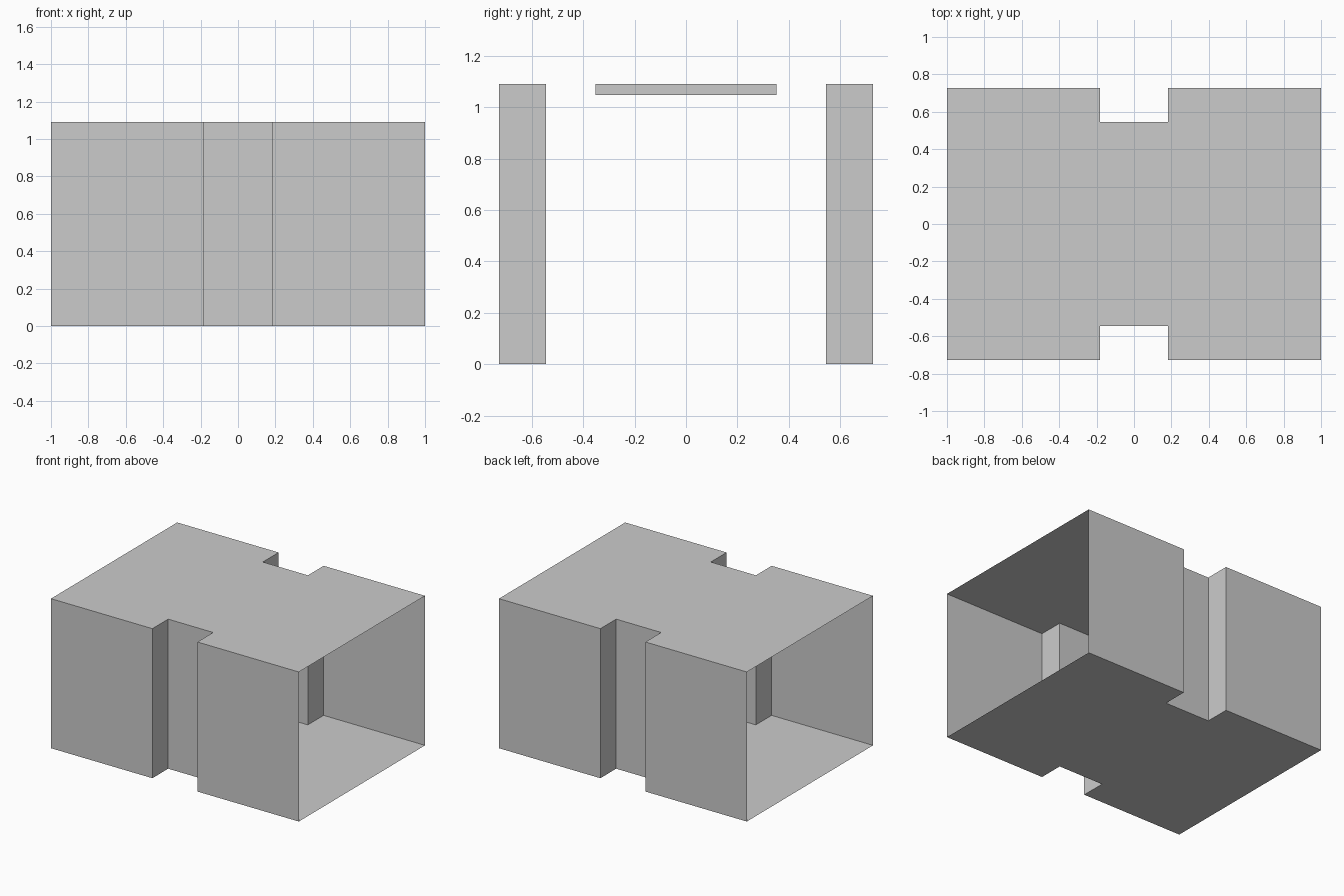
import bpy, bmesh

if "Cube" in bpy.data.objects:
    bpy.data.objects.remove(bpy.data.objects["Cube"])

U = 2 / 11                      # module: the shell is 11 x 8 x 6 modules
X, Y, H = 5.5 * U, 4 * U, 6 * U
NX, NY = U, 3 * U               # notch half width and inner wall position


def add_object(name, bm):
    mesh = bpy.data.meshes.new(name)
    bm.to_mesh(mesh)
    bm.free()
    ob = bpy.data.objects.new(name, mesh)
    bpy.context.collection.objects.link(ob)
    return ob


# Room shell: notched floor plan extruded up, both x ends left open
half = [(-X, -Y), (-NX, -Y), (-NX, -NY), (NX, -NY), (NX, -Y), (X, -Y)]
outline = half + [(-x, -y) for x, y in half]
bm = bmesh.new()
floor = bm.faces.new([bm.verts.new((x, y, 0)) for x, y in outline])
res = bmesh.ops.extrude_face_region(bm, geom=[floor], use_keep_orig=True)
top = [g for g in res["geom"] if isinstance(g, bmesh.types.BMVert)]
bmesh.ops.translate(bm, verts=top, vec=(0, 0, H))
bmesh.ops.recalc_face_normals(bm, faces=bm.faces)
ends = [f for f in bm.faces if abs(f.calc_center_median().x) > X - 0.01]
bmesh.ops.delete(bm, geom=ends, context='FACES_ONLY')
add_object("room_shell", bm)

# Ceiling lamp: slim bar hung under the middle of the ceiling
bm = bmesh.new()
bmesh.ops.create_cube(bm, size=1)
bmesh.ops.scale(bm, verts=bm.verts, vec=(0.1, 0.704, 0.042))
bmesh.ops.translate(bm, verts=bm.verts, vec=(0, 0, H - 0.022))
add_object("ceiling_lamp", bm)
